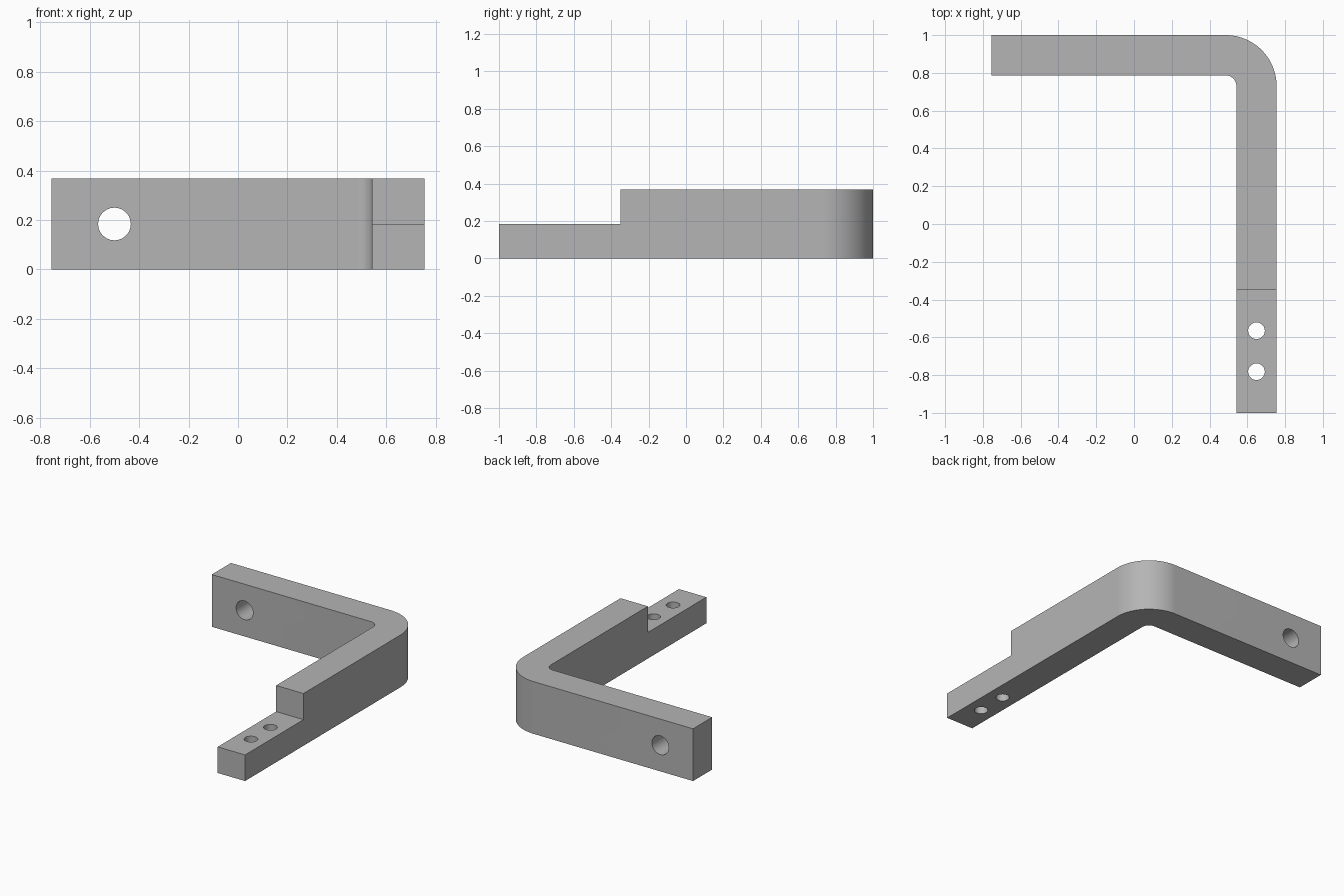
import bpy, bmesh, math
from mathutils import Matrix, Vector

cube = bpy.data.objects.get("Cube")
if cube:
    bpy.data.objects.remove(cube, do_unlink=True)

# Overall dimensions
HALF_W, HALF_L, HEIGHT = 0.755, 1.0, 0.368
THICK = 0.213
INNER_R = 0.057
OUTER_R = INNER_R + THICK
STEP_Y, STEP_Z = -0.35, 0.184

grey = bpy.data.materials.new("plain grey")
grey.use_nodes = True
colour = (0.46, 0.46, 0.46, 1)
grey.diffuse_color = colour
grey.node_tree.nodes["Principled BSDF"].inputs["Base Color"].default_value = colour


def add_object(name, bm):
    mesh = bpy.data.meshes.new(name)
    bm.to_mesh(mesh)
    bm.free()
    obj = bpy.data.objects.new(name, mesh)
    bpy.context.collection.objects.link(obj)
    mesh.materials.append(grey)
    return obj


def box_cutter(name, size, centre):
    bm = bmesh.new()
    bmesh.ops.create_cube(bm, size=1, matrix=Matrix.Translation(centre) @ Matrix.Diagonal((*size, 1)))
    return add_object(name, bm)


def hole_cutter(name, radius, centre, axis):
    turn = Vector((0, 0, 1)).rotation_difference(Vector(axis)).to_matrix().to_4x4()
    bm = bmesh.new()
    bmesh.ops.create_cone(bm, cap_ends=True, segments=48, radius1=radius, radius2=radius,
                          depth=1, matrix=Matrix.Translation(centre) @ turn)
    return add_object(name, bm)


# Bent bar: L-shaped outline with concentric corner arcs, raised to full height
cx, cy = HALF_W - OUTER_R, HALF_L - OUTER_R


def arc(radius, steps=32):
    angles = [math.pi / 2 * i / steps for i in range(steps + 1)]
    return [(cx + radius * math.cos(a), cy + radius * math.sin(a)) for a in angles]


outline = [(HALF_W, -HALF_L)] + arc(OUTER_R)
outline += [(-HALF_W, HALF_L), (-HALF_W, HALF_L - THICK)]
outline += arc(INNER_R)[::-1] + [(HALF_W - THICK, -HALF_L)]

bm = bmesh.new()
base = bm.faces.new([bm.verts.new((x, y, 0)) for x, y in outline])
raised = bmesh.ops.extrude_face_region(bm, geom=[base])["geom"]
bmesh.ops.translate(bm, vec=(0, 0, HEIGHT), verts=[v for v in raised if isinstance(v, bmesh.types.BMVert)])
bmesh.ops.recalc_face_normals(bm, faces=bm.faces)
bracket = add_object("bent_bracket", bm)

# Lowered tongue and the three through holes
arm_x = HALF_W - THICK / 2
cutters = [
    box_cutter("step_cutter", (1, 1, 1), (arm_x, STEP_Y - 0.5, STEP_Z + 0.5)),
    hole_cutter("wall_hole_cutter", 0.066, (-0.5, HALF_L - THICK / 2, HEIGHT / 2), (0, 1, 0)),
]
for y in (-0.565, -0.782):
    cutters.append(hole_cutter("tongue_hole_cutter", 0.044, (arm_x, y, 0.1), (0, 0, 1)))
for cutter in cutters:
    cutter.hide_render = True
    mod = bracket.modifiers.new(cutter.name, "BOOLEAN")
    mod.operation, mod.solver, mod.object = "DIFFERENCE", "EXACT", cutter

# Bake the cuts, then drop the cutters
evaluated = bracket.evaluated_get(bpy.context.evaluated_depsgraph_get())
finished = bpy.data.meshes.new_from_object(evaluated)
bracket.modifiers.clear()
bracket.data = finished
for cutter in cutters:
    bpy.data.objects.remove(cutter, do_unlink=True)

# Smooth bend and hole walls, crisp edges
bpy.ops.object.select_all(action="DESELECT")
bracket.select_set(True)
bpy.context.view_layer.objects.active = bracket
bpy.ops.object.shade_smooth_by_angle(angle=math.radians(30))
